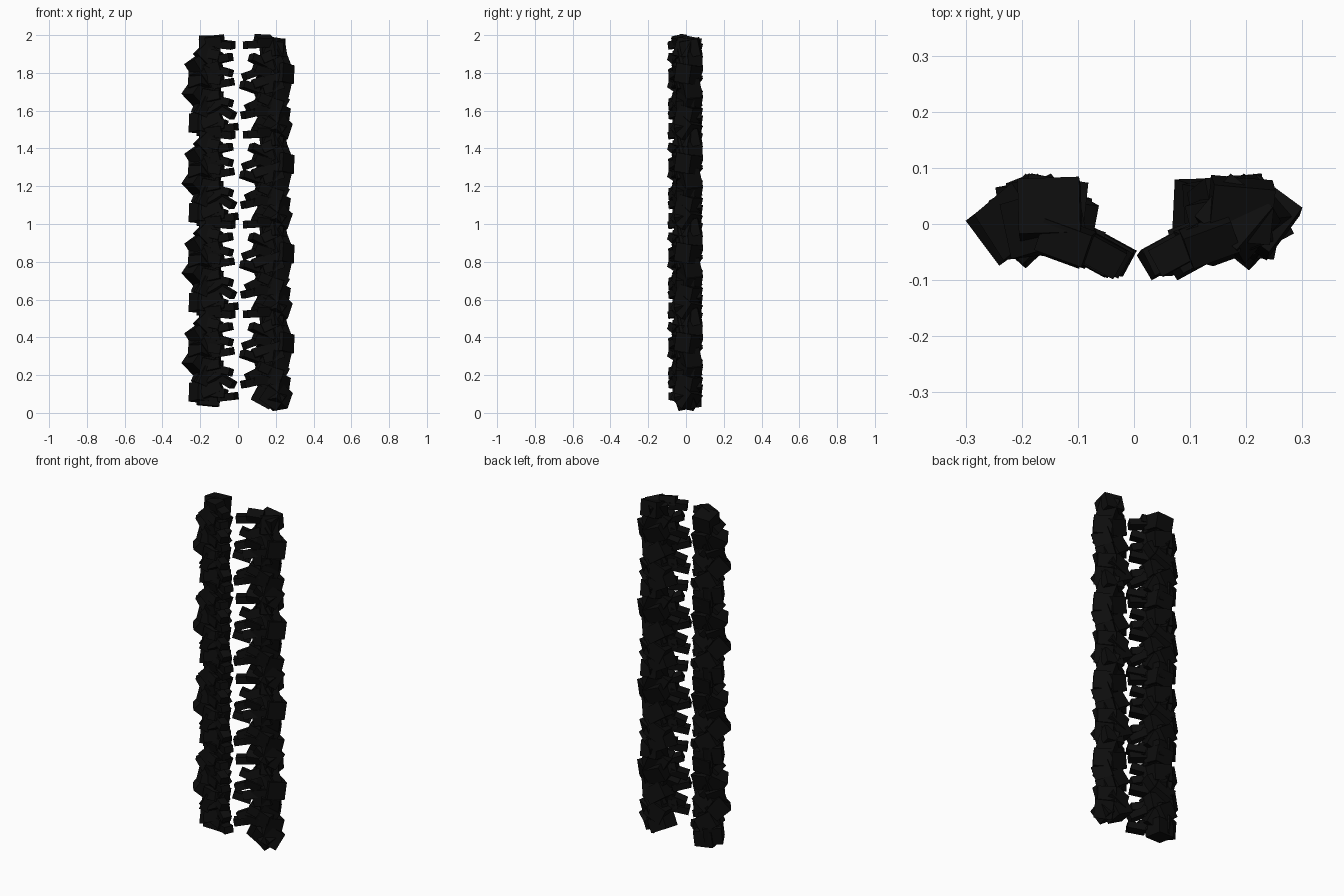
import bpy, bmesh, random
from mathutils import Vector, Euler

if "Cube" in bpy.data.objects:
    bpy.data.objects.remove(bpy.data.objects["Cube"])

random.seed(7)
PERIOD, COPIES = 0.475, 4

black = bpy.data.materials.new("black")
black.diffuse_color = (0.004, 0.004, 0.004, 1)
black.use_nodes = True
black.node_tree.nodes["Principled BSDF"].inputs["Base Color"].default_value = black.diffuse_color

CORNERS = [Vector((x, y, z)) for x in (-.5, .5) for y in (-.5, .5) for z in (-.5, .5)]
FACES = [(0, 1, 3, 2), (4, 6, 7, 5), (0, 4, 5, 1), (2, 3, 7, 6), (0, 2, 6, 4), (1, 5, 7, 3)]


def block(bm, size, rot, z, edge_x=None, side=1, x=None, y=0.0, ylim=(-.065, .09), zlim=(0, 2)):
    """Rotated box; edge_x pins its outermost corner, the limits keep it in the band."""
    r = Euler(rot).to_matrix()
    pts = [r @ Vector((c.x * size[0], c.y * size[1], c.z * size[2])) for c in CORNERS]
    if edge_x is not None:
        x = edge_x - side * max(side * p.x for p in pts)
    lo, hi = min(p.y for p in pts), max(p.y for p in pts)
    y = min(max(y, ylim[0] - lo), ylim[1] - hi)
    z = min(max(z, zlim[0] - min(p.z for p in pts)), zlim[1] - max(p.z for p in pts))
    vs = [bm.verts.new(p + Vector((x, y, z))) for p in pts]
    for f in FACES:
        bm.faces.new([vs[i] for i in f])


def finish(bm, name):
    bmesh.ops.recalc_face_normals(bm, faces=bm.faces[:])
    me = bpy.data.meshes.new(name)
    bm.to_mesh(me)
    bm.free()
    me.materials.append(black)
    ob = bpy.data.objects.new(name, me)
    bpy.context.collection.objects.link(ob)
    # the same pattern stacks upwards
    arr = ob.modifiers.new("stack", 'ARRAY')
    arr.count = COPIES
    arr.use_relative_offset = False
    arr.use_constant_offset = True
    arr.constant_offset_displace = (0, 0, PERIOD)


def column(name, side, zlim, outer, inner, teeth):
    # large tumbled blocks: (z, x reached, tilt)
    bm = bmesh.new()
    for i, (z, ex, tilt) in enumerate(outer):
        block(bm, (.10, .10, .10), (random.uniform(-.3, .3), tilt, random.uniform(.4, 1.1)),
              z, edge_x=ex, side=side, y=(.02, .0, .03)[i % 3], zlim=zlim)
    for i, (z, cx, tilt) in enumerate(inner):
        block(bm, (.11, .10, .09), (random.uniform(-.3, .3), tilt, random.uniform(-.2, .2)),
              z, x=cx, y=(.025, .0)[i % 2], zlim=zlim)
    finish(bm, name + "_large_blocks")
    # small slanted teeth towards the middle: (z, x reached, tilt)
    bm = bmesh.new()
    for z, ex, tilt in teeth:
        block(bm, (.10, .052, .04), (random.uniform(-.2, .2), tilt, side * .5),
              z, edge_x=ex, side=-side, y=-.056, ylim=(-.093, 0))
        block(bm, (.09, .06, .05), (random.uniform(-.5, .5), -tilt, side * .35),
              z + .02, edge_x=ex + side * .055, side=-side, y=-.03, ylim=(-.08, .03))
    finish(bm, name + "_small_teeth")


column("left_column", -1, (.03, .575),
       [(.11, -.262, .1), (.19, -.25, .4), (.27, -.30, .7), (.34, -.265, .3), (.415, -.285, -.5), (.36, -.26, .9)],
       [(.07, -.155, .1), (.13, -.14, -.4), (.18, -.17, .6), (.24, -.14, .2), (.30, -.16, -.5),
        (.36, -.14, .5), (.42, -.15, .2), (.47, -.16, .8), (.522, -.15, -.03)],
       [(.085, .005, -.1), (.17, -.003, .5), (.225, -.02, .2), (.32, -.015, -.15), (.385, -.02, .25),
        (.45, -.022, -.2), (.525, -.012, .1)])

column("right_column", 1, (.01, .565),
       [(.07, .29, .6), (.15, .28, .25), (.22, .275, .5), (.29, .285, .1), (.37, .30, .15),
        (.43, .285, -.3), (.505, .262, .1)],
       [(.09, .14, .5), (.075, .19, .6), (.15, .16, -.4), (.20, .18, .3), (.26, .16, .6), (.32, .18, -.3),
        (.38, .17, .4), (.44, .17, -.5), (.515, .19, .08)],
       [(.16, .01, -.2), (.21, .03, -.4), (.30, .005, .3), (.37, .015, -.3), (.44, .05, .4), (.525, .025, -.05)])
